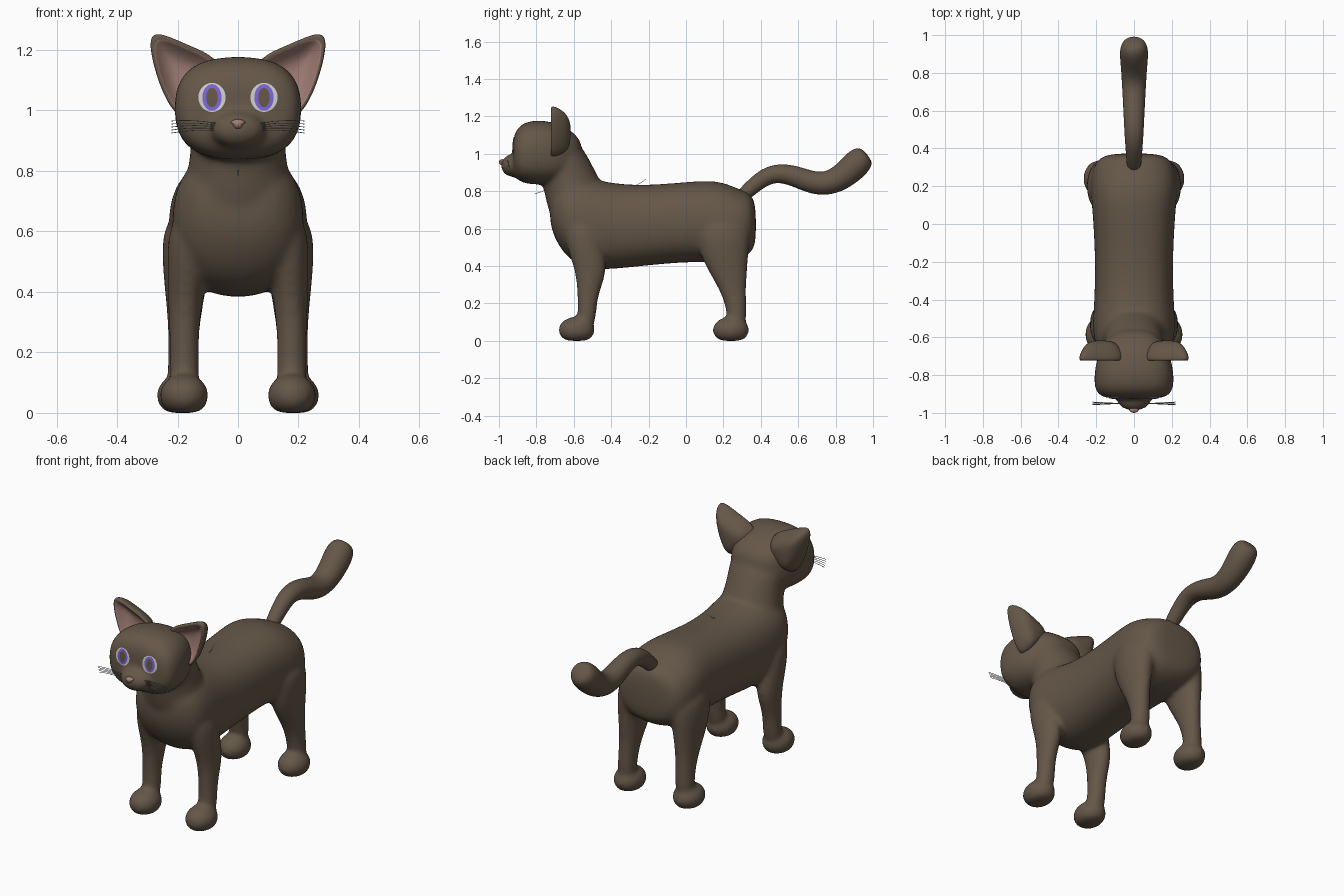
import bpy, bmesh, math
from mathutils import Vector, Matrix

default_cube = bpy.data.objects.get("Cube")
if default_cube:
    bpy.data.objects.remove(default_cube, do_unlink=True)


def make_material(name, red, green, blue):
    material = bpy.data.materials.new(name)
    material.use_nodes = True
    color = (red, green, blue, 1.0)
    material.diffuse_color = color
    material.node_tree.nodes["Principled BSDF"].inputs["Base Color"].default_value = color
    return material


brown = make_material("brown fur", 0.13, 0.095, 0.065)
pink = make_material("pink skin", 0.36, 0.21, 0.18)
white = make_material("eye white", 0.62, 0.62, 0.62)
violet = make_material("violet iris", 0.21, 0.13, 0.65)
grey = make_material("grey whisker", 0.25, 0.25, 0.25)


def make_object(name, bm, materials):
    bmesh.ops.recalc_face_normals(bm, faces=bm.faces)
    mesh = bpy.data.meshes.new(name)
    bm.to_mesh(mesh)
    bm.free()
    for material in materials:
        mesh.materials.append(material)
    mesh.polygons.foreach_set("use_smooth", [True] * len(mesh.polygons))
    obj = bpy.data.objects.new(name, mesh)
    bpy.context.collection.objects.link(obj)
    return obj


def subdivide(obj, levels=2):
    modifier = obj.modifiers.new("Subdivision", "SUBSURF")
    modifier.levels = modifier.render_levels = levels


def bridge(bm, first, second, index=0):
    count = len(first)
    for i in range(count):
        j = (i + 1) % count
        face = bm.faces.new((first[i], first[j], second[j], second[i]))
        face.material_index = index


def loft(bm, stations, axis, power=2.0, sides=20):
    """Rings given as (centre, half width, half depth); axis fixes the depth direction."""
    rings = []
    for k, (centre, width, depth) in enumerate(stations):
        if axis:
            side = Vector(axis)
        else:
            ahead = Vector(stations[min(k + 1, len(stations) - 1)][0])
            behind = Vector(stations[max(k - 1, 0)][0])
            side = Vector((1, 0, 0)).cross(ahead - behind).normalized()
        ring = []
        for i in range(sides):
            angle = math.tau * i / sides
            c, s = math.cos(angle), math.sin(angle)
            u = math.copysign(abs(c) ** (2 / power), c) * width
            v = math.copysign(abs(s) ** (2 / power), s) * depth
            ring.append(bm.verts.new(Vector(centre) + Vector((u, 0, 0)) + side * v))
        rings.append(ring)
    for first, second in zip(rings, rings[1:]):
        bridge(bm, first, second)
    bm.faces.new(rings[0])
    bm.faces.new(rings[-1])


def ellipsoid(bm, centre, radii):
    matrix = Matrix.Translation(centre) @ Matrix.Diagonal((*radii, 1))
    return bmesh.ops.create_uvsphere(bm, u_segments=20, v_segments=12, radius=1, matrix=matrix)["verts"]


UP, BACK = (0, 0, 1), (0, 1, 0)
bm = bmesh.new()

# Torso: y, centre height, half width, half height
torso = [(.375, .62, .12, .10), (.35, .63, .19, .16), (.29, .62, .225, .19), (.18, .635, .235, .225),
         (.05, .64, .22, .217), (-.2, .617, .207, .215), (-.4, .61, .212, .232), (-.53, .63, .222, .25),
         (-.63, .655, .215, .22), (-.69, .68, .17, .16), (-.73, .71, .1, .09)]
loft(bm, [((0, y, z), w, h) for y, z, w, h in torso], UP, 2.3)

# Neck: height, y, half width, half depth
neck = [(.62, -.57, .2, .14), (.72, -.58, .185, .165), (.82, -.60, .165, .163),
        (.9, -.635, .155, .155), (1.0, -.67, .165, .14), (1.08, -.69, .14, .1)]
loft(bm, [((0, y, z), w, d) for z, y, w, d in neck], BACK)

# Head
head = [(-.555, 1.01, .08, .05), (-.6, 1.01, .135, .105), (-.66, 1.0, .18, .155), (-.75, 1.007, .208, .174),
        (-.84, 1.007, .215, .172), (-.89, 1.0, .203, .152), (-.918, .995, .17, .115), (-.925, .99, .1, .07)]
loft(bm, [((0, y, z), w, h) for y, z, w, h in head], UP, 2.6)
ellipsoid(bm, (0, -.925, .937), (.093, .066, .062))

# Legs: x, y, height, half width, half depth
front_leg = [(.155, -.57, .66, .075, .1), (.168, -.54, .5, .068, .1), (.174, -.505, .37, .058, .087),
             (.178, -.522, .27, .05, .062), (.178, -.528, .18, .049, .05), (.178, -.535, .06, .055, .05)]
back_leg = [(.15, .19, .66, .09, .15), (.168, .2, .54, .087, .145), (.174, .21, .42, .07, .122),
            (.178, .24, .31, .055, .083), (.182, .268, .2, .048, .056), (.185, .275, .06, .055, .052)]
for mirror in (1, -1):
    for stations, paw_x, paw_y in ((front_leg, .178, -.585), (back_leg, .188, .24)):
        loft(bm, [((mirror * x, y, z), w, d) for x, y, z, w, d in stations], BACK)
        for vert in ellipsoid(bm, (mirror * paw_x, paw_y, .058), (.083, .1, .072)):
            vert.co.z = max(vert.co.z, 0)

body = make_object("body", bm, [brown])
subdivide(body)
remesh = body.modifiers.new("Fuse", "REMESH")
remesh.mode = "VOXEL"
remesh.voxel_size = 0.012
remesh.use_smooth_shade = True
smooth = body.modifiers.new("Soften", "SMOOTH")
smooth.factor = 0.5
smooth.iterations = 12

# Tail: y, height, radius
tail = [(.27, .745, .036), (.36, .83, .042), (.43, .882, .048), (.5, .898, .052), (.58, .882, .056),
        (.66, .85, .06), (.73, .838, .064), (.8, .855, .068), (.86, .897, .073), (.91, .945, .077),
        (.948, .982, .068), (.968, .998, .04)]
bm = bmesh.new()
loft(bm, [((0, y, z), r, r) for y, z, r in tail], None)
subdivide(make_object("tail", bm, [brown]))

# Ears: one outline, shrunk towards its middle for rim, hollow and back
ear_outline = [(.03, 1.1), (.07, 1.18), (.16, 1.216), (.245, 1.255), (.285, 1.258),
               (.297, 1.22), (.272, 1.11), (.225, 1.0), (.17, .96)]
middle = Vector((.17, 1.1))
for side, mirror in (("left", 1), ("right", -1)):
    bm = bmesh.new()
    rings = []
    for scale, y in ((.4, -.615), (.75, -.64), (.97, -.69), (1, -.722), (.86, -.725), (.8, -.712), (.45, -.67)):
        ring = []
        for point in ear_outline:
            x, z = middle + (Vector(point) - middle) * scale
            ring.append(bm.verts.new((mirror * x, y, z)))
        rings.append(ring)
    for k, (first, second) in enumerate(zip(rings, rings[1:])):
        bridge(bm, first, second, int(k >= 4))
    bm.faces.new(rings[0])
    bm.faces.new(rings[-1]).material_index = 1
    subdivide(make_object(side + "_ear", bm, [brown, pink]))

# Eyes: thin plates of oval rings laid on the face
depsgraph = bpy.context.evaluated_depsgraph_get()
face_surface = body.evaluated_get(depsgraph)


def face_depth(x, z):
    hit, location, _, _ = face_surface.ray_cast(Vector((x, -2, z)), Vector(BACK))
    return location.y if hit else -.9


oval_rings = [(.01, .016), (.019, .032), (.025, .039), (.032, .044), (.038, .046), (.045, .048)]
for side, mirror in (("left", 1), ("right", -1)):
    bm = bmesh.new()
    rings = []
    for width, height in oval_rings:
        ring = []
        for i in range(32):
            angle = math.tau * i / 32
            x = mirror * .086 + width * math.cos(angle)
            z = 1.043 + height * math.sin(angle)
            ring.append(bm.verts.new((x, face_depth(x, z) - .004, z)))
        rings.append(ring)
    bm.faces.new(rings[0])
    for k, (first, second) in enumerate(zip(rings, rings[1:])):
        bridge(bm, first, second, 0 if k == 0 else 1 if k < 3 else 2)
    make_object(side + "_eye", bm, [brown, violet, white])

# Nose
bm = bmesh.new()
for vert in ellipsoid(bm, (0, -.983, .955), (.026, .017, .016)):
    if vert.co.z < .955:
        vert.co.x *= .65
make_object("nose", bm, [pink])


# Whiskers and stray hairs
def hair(name, points):
    curve = bpy.data.curves.new(name, "CURVE")
    curve.dimensions = "3D"
    curve.bevel_depth = 0.0013
    curve.bevel_resolution = 1
    spline = curve.splines.new("POLY")
    spline.points.add(len(points) - 1)
    for target, point in zip(spline.points, points):
        target.co = (*point, 1)
    curve.materials.append(grey)
    bpy.context.collection.objects.link(bpy.data.objects.new(name, curve))


for side, mirror in (("left", 1), ("right", -1)):
    for row in range(5):
        spread = row - 2
        path = []
        for step in range(7):
            t = step / 6
            path.append((mirror * (.07 + .15 * t), -.95 - .004 * spread * t,
                         .945 + spread * (.006 + .004 * t) + .02 * t * (1 - t)))
        hair(f"{side}_whisker_{row + 1}", path)
hair("back_hair", [(0, -.28, .825), (0, -.24, .845), (0, -.215, .865)])
hair("chest_hair", [(0, -.74, .81), (0, -.78, .795), (0, -.81, .785)])
